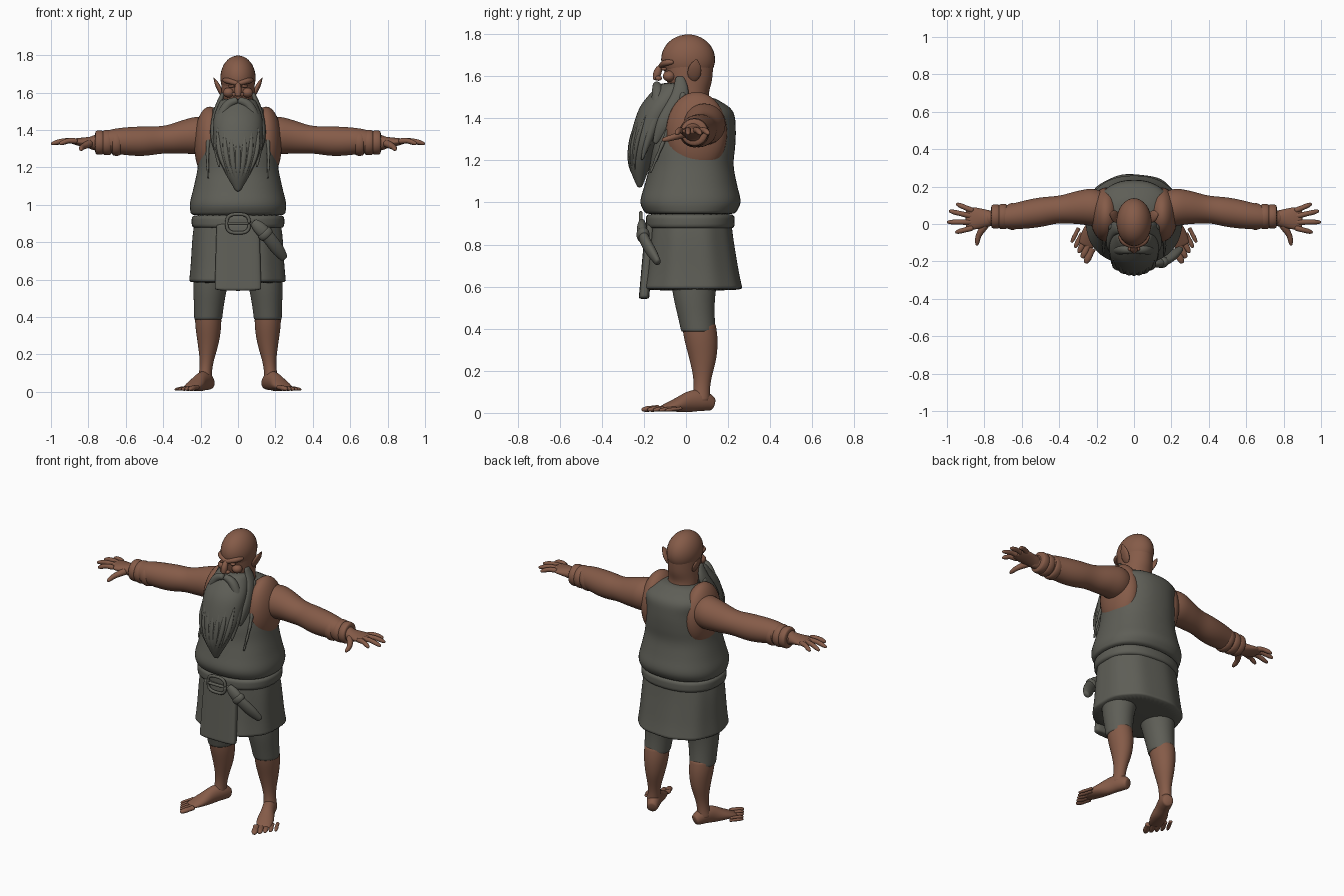
import bpy, bmesh, math
from mathutils import Vector

if "Cube" in bpy.data.objects:
    bpy.data.objects.remove(bpy.data.objects["Cube"], do_unlink=True)

UP = Vector((0, 0, 1))
BACK = Vector((0, 1, 0))
LEFT = Vector((1, 0, 0))


def material(name, red, green, blue):
    colour = (red, green, blue, 1)
    mat = bpy.data.materials.new(name)
    mat.use_nodes = True
    mat.diffuse_color = colour
    mat.node_tree.nodes["Principled BSDF"].inputs["Base Color"].default_value = colour
    return mat


SKIN = material("brown skin", .235, .105, .065)
GREY = material("grey cloth and hair", .112, .112, .094)


def finish(name, bm, mat, mirror, subdivide):
    """Turn a bmesh into a smooth object, optionally mirrored across the body."""
    bmesh.ops.recalc_face_normals(bm, faces=bm.faces)
    mesh = bpy.data.meshes.new(name)
    bm.to_mesh(mesh)
    bm.free()
    mesh.materials.append(mat)
    mesh.polygons.foreach_set("use_smooth", [True] * len(mesh.polygons))
    part = bpy.data.objects.new(name, mesh)
    bpy.context.collection.objects.link(part)
    if mirror:
        part.modifiers.new("Mirror", "MIRROR").use_mirror_merge = False
    if subdivide:
        part.modifiers.new("Subdivision", "SUBSURF").render_levels = 1


def sample(keys, t):
    """Smooth value at t along evenly spaced keys, which are numbers or vectors."""
    last = len(keys) - 1
    i = min(int(t * last), last - 1)
    f = t * last - i
    before, start, end, after = (keys[min(max(k, 0), last)] for k in range(i - 1, i + 3))
    leave, arrive = (end - before) * .5, (after - start) * .5
    ease = f * f * (3 - 2 * f)
    return (start + (end - start) * ease
            + leave * (f * (1 - f) * (1 - f)) - arrive * (f * f * (1 - f)))


def rounded(value, power):
    return math.copysign(abs(value) ** (2 / power), value)


def tube(name, mat, path, width, depth=1, axis=None, up=BACK, power=2, pleat=0,
         sides=20, steps=14, mirror=False):
    """Closed tube along a path. Depth is a list like width, or a ratio to it.
    A given axis keeps every section square to that axis."""
    path = [Vector(p) for p in path]
    bm = bmesh.new()
    rings = []
    for step in range(steps + 1):
        t = step / steps
        centre, w = sample(path, t), sample(width, t)
        d = sample(depth, t) if isinstance(depth, list) else w * depth
        ahead = axis or sample(path, min(t + .01, 1)) - sample(path, max(t - .01, 0))
        side = ahead.cross(up).normalized()
        normal = side.cross(ahead).normalized()
        ring = []
        for k in range(sides):
            angle = math.tau * k / sides
            fold = 1 + pleat * math.cos(9 * angle)
            ring.append(bm.verts.new(centre + side * (w * fold * rounded(math.cos(angle), power))
                                     + normal * (d * fold * rounded(math.sin(angle), power))))
        rings.append(ring)
    for low, high in zip(rings, rings[1:]):
        for k in range(sides):
            bm.faces.new((low[k - 1], low[k], high[k], high[k - 1]))
    bm.faces.new(rings[0])
    bm.faces.new(rings[-1])
    finish(name, bm, mat, mirror, True)


def ball(name, mat, centre, size, mirror=False):
    bm = bmesh.new()
    bmesh.ops.create_uvsphere(bm, u_segments=32, v_segments=20, radius=1)
    bmesh.ops.scale(bm, vec=size, verts=bm.verts)
    bmesh.ops.translate(bm, vec=centre, verts=bm.verts)
    finish(name, bm, mat, mirror, False)


# Tunic with belly overhang, and the bare flank inside each armhole
tube("tunic", GREY, [(0, .02, .94), (0, .03, 1.22), (0, .07, 1.5)],
     width=[.25, .26, .24, .22, .21, .2, .2, .1],
     depth=[.21, .24, .22, .2, .2, .19, .16, .06],
     axis=UP, power=2.3, sides=32, steps=24)
ball("armhole_flank", SKIN, (.15, .05, 1.33), (.085, .145, .195), mirror=True)

# Skirt, front flap and belt
tube("skirt", GREY, [(0, .03, .58), (0, .02, .95)],
     width=[.26, .25, .24, .22], depth=[.24, .22, .2, .19],
     axis=UP, power=2.3, pleat=.012, sides=54)
tube("front_flap", GREY, [(0, -.2, .54), (0, -.17, .9)],
     width=[.125, .115], depth=.2, axis=UP, power=4, sides=28)
tube("belt", GREY, [(0, .02, .87), (0, .02, .95)],
     width=[.245, .25, .245], depth=.85, axis=UP, power=2.3, sides=32, steps=4)

# Buckle
turns = [math.tau * i / 24 for i in range(25)]
tube("buckle_frame", GREY,
     [(.06 * rounded(math.cos(a), 3), -.215, .9 + .05 * rounded(math.sin(a), 3)) for a in turns],
     width=[.01, .01], sides=8, steps=48)
tube("buckle_prong", GREY, [(-.06, -.22, .9), (.06, -.22, .9)], width=[.01, .01],
     up=UP, sides=8, steps=4)

# Knife sheath hanging from the belt
SHEATH = [Vector((.08, -.21, .91)), Vector((.16, -.2, .83)), Vector((.25, -.13, .71))]
tube("sheath", GREY, SHEATH, width=[.02, .035, .035, .035, .02], depth=.7)
tube("sheath_strap", GREY, [sample(SHEATH, .35), sample(SHEATH, .5)],
     width=[.035, .042, .042, .035], depth=.75, steps=6)

# Trousers, calves and feet
tube("trouser_leg", GREY, [(.13, .04, .7), (.15, .04, .54), (.16, .06, .38)],
     width=[.1, .1, .09, .08, .075], depth=1.1, axis=UP, mirror=True)
tube("calf", SKIN, [(.16, .06, .43), (.16, .08, .25), (.18, .07, .05)],
     width=[.07, .07, .055, .035, .04], depth=1.15, axis=UP, mirror=True)
tube("foot", SKIN, [(.15, .13, .04), (.18, .06, .06), (.22, -.03, .04), (.26, -.12, .02)],
     width=[.03, .04, .04, .05, .04], depth=[.03, .05, .05, .03, .01], up=UP, mirror=True)
BIG_TOE, LITTLE_TOE = Vector((.26, -.21, .015)), Vector((.335, -.1, .012))
for i, toe in enumerate(["big", "second", "middle", "fourth", "little"]):
    tip = BIG_TOE.lerp(LITTLE_TOE, i / 4)
    size = .02 - .002 * i
    tube(f"{toe}_toe", SKIN, [tip + Vector((-.04, .08, .01)), tip],
         width=[size, size * .9, size, size * .5], depth=.75, up=UP, sides=10, steps=8,
         mirror=True)

# Arms and wrist wraps
tube("arm", SKIN, [(.1, .07, 1.37), (.24, .09, 1.37), (.38, .08, 1.35),
                   (.52, .06, 1.34), (.66, .04, 1.34), (.8, .03, 1.33)],
     width=[.06, .1, .09, .075, .08, .075, .06, .03], axis=LEFT, steps=24, mirror=True)
for place, x in [("upper", .65), ("middle", .7), ("lower", .74)]:
    wrap = .072 - (x - .65) * .07
    tube(f"{place}_wrist_wrap", SKIN, [(x - .025, .04, 1.333), (x + .025, .04, 1.333)],
         width=[wrap * .9, wrap, wrap, wrap * .9], axis=LEFT, steps=6, mirror=True)

# Hands
tube("palm", SKIN, [(.76, .03, 1.33), (.9, .03, 1.34)],
     width=[.04, .05, .06, .05], depth=[.04, .03, .02, .01], axis=LEFT, up=UP, mirror=True)
for i, (finger, x, y) in enumerate([("index", .955, -.045), ("middle", 1, .01),
                                    ("ring", .99, .07), ("little", .95, .108)]):
    root, tip = Vector((.86, .03 * i - .02, 1.34)), Vector((x, y, 1.325))
    tube(f"{finger}_finger", SKIN, [root, root.lerp(tip, .5) + UP * .01, tip],
         width=[.014, .016, .014, .014, .007], up=UP, sides=10, steps=10, mirror=True)
tube("thumb", SKIN, [(.79, 0, 1.33), (.83, -.06, 1.31), (.84, -.115, 1.295)],
     width=[.022, .02, .016, .014, .007], up=UP, sides=10, steps=10, mirror=True)

# Head and neck
ball("cranium", SKIN, (0, .01, 1.68), (.094, .128, .118))
tube("neck_and_jaw", SKIN, [(0, .05, 1.42), (0, .02, 1.54), (0, .01, 1.66)],
     width=[.09, .09, .09, .09], depth=[.09, .08, .11, .12], axis=UP, sides=28)

# Face and ears
tube("nose", SKIN, [(0, -.1, 1.66), (0, -.13, 1.63), (0, -.145, 1.58)],
     width=[.013, .015, .02, .014], sides=12)
ball("nostril", SKIN, (.02, -.13, 1.59), (.013, .016, .012), mirror=True)
ball("cheek", SKIN, (.05, -.08, 1.6), (.03, .03, .026), mirror=True)
ball("eyelid", SKIN, (.036, -.104, 1.634), (.017, .014, .008), mirror=True)
tube("brow", SKIN, [(0, -.12, 1.647), (.05, -.1, 1.662), (.08, -.06, 1.667)],
     width=[.012, .015, .015, .008], up=UP, sides=12, mirror=True)
tube("ear", SKIN, [(.08, .035, 1.575), (.1, .04, 1.62), (.13, .05, 1.68)],
     width=[.01, .03, .03, .005], depth=.4, up=LEFT, mirror=True)

# Beard body, with locks laid along its front
BEARD = [Vector((0, y, 1.07 + .1 * i))
         for i, y in enumerate([-.22, -.22, -.2, -.16, -.11, -.04])]
BEARD_WIDTH = [.01, .07, .115, .13, .13, .09]
BEARD_DEPTH = [.01, .05, .07, .09, .1, .08]
tube("beard", GREY, BEARD, BEARD_WIDTH, BEARD_DEPTH, axis=UP, sides=28, steps=20)
for i in range(-3, 4):
    across = i * .27
    bulge = math.sqrt(1 - across * across)
    stops = [.05 + .03 * abs(i) + .08 * k for k in range(8)]
    lock = [sample(BEARD, t) + LEFT * (across * sample(BEARD_WIDTH, t))
            - BACK * (bulge * sample(BEARD_DEPTH, t) - .006) for t in stops]
    tube(f"beard_lock_{i + 4}", GREY, lock, width=[.003, .014, .016, .004], depth=.7,
         sides=10, mirror=False)

# Moustache, sideburns and thin side braids
tube("moustache", GREY, [(0, -.14, 1.56), (.06, -.135, 1.53), (.1, -.14, 1.42),
                         (.11, -.18, 1.3), (.1, -.21, 1.2)],
     width=[.018, .028, .03, .02, .005], sides=12, mirror=True)
tube("sideburn", GREY, [(.08, -.03, 1.6), (.11, -.03, 1.5), (.13, -.1, 1.38), (.12, -.15, 1.28)],
     width=[.02, .045, .04, .01], depth=.5, up=LEFT, sides=12, mirror=True)
tube("side_braid", GREY, [(.115, -.01, 1.52), (.16, -.09, 1.33), (.16, -.17, 1.14)],
     width=[(.014 + .005 * (i % 2)) * (1 - i / 20) for i in range(15)],
     sides=10, steps=42, mirror=True)
